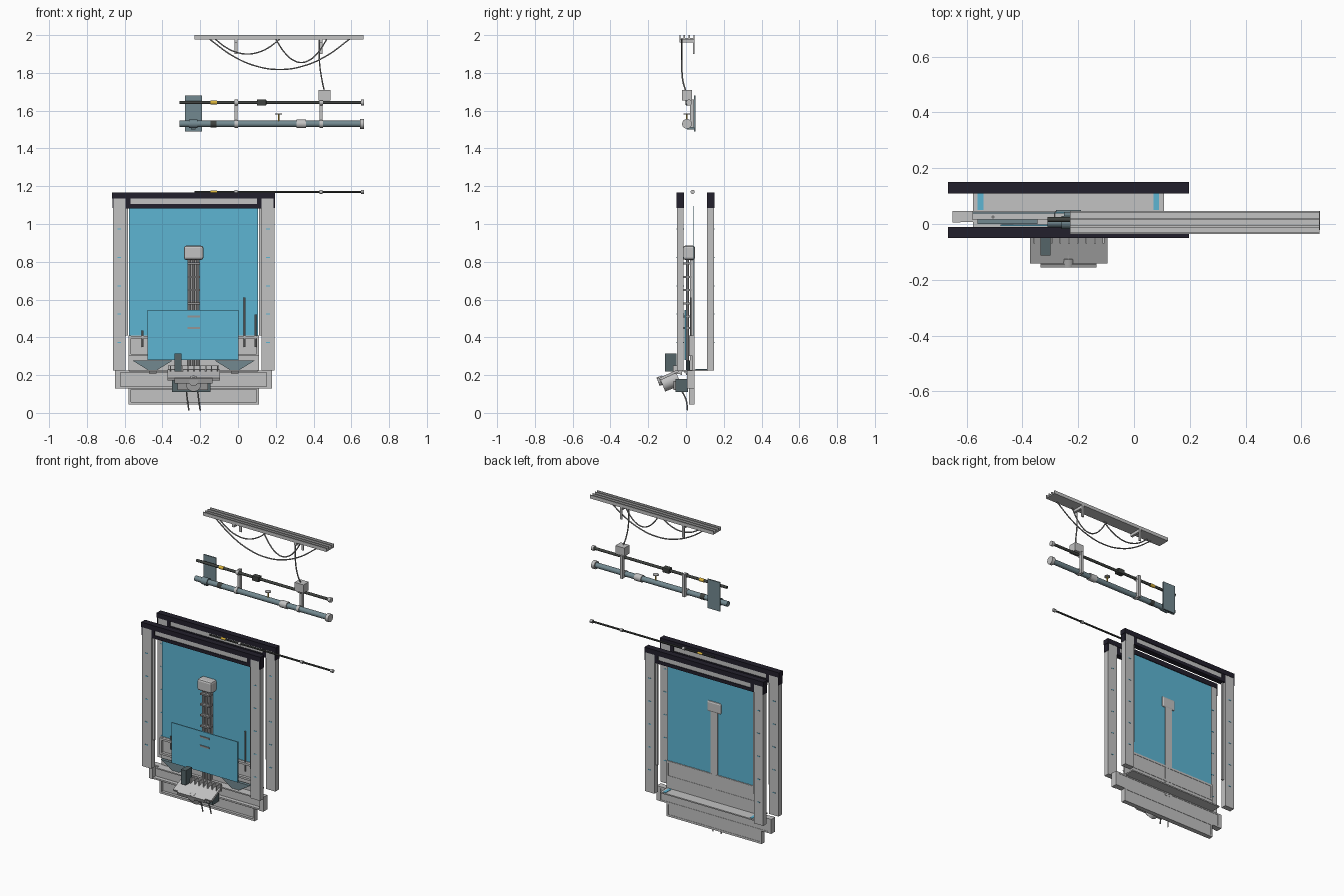
import bpy, math
from mathutils import Vector

if "Cube" in bpy.data.objects:
    bpy.data.objects.remove(bpy.data.objects["Cube"])


def material(name, *rgb):
    m = bpy.data.materials.new(name)
    m.use_nodes = True
    m.diffuse_color = (*rgb, 1)
    m.node_tree.nodes["Principled BSDF"].inputs["Base Color"].default_value = (*rgb, 1)
    return m


GREY = material("light grey", 0.54, 0.54, 0.54)
BLUE = material("sky blue", 0.11, 0.46, 0.65)
DARK = material("dark navy", 0.016, 0.014, 0.025)
STEEL = material("blue grey", 0.17, 0.25, 0.28)
SLATE = material("slate", 0.09, 0.13, 0.14)
ROD = material("dark rod grey", 0.05, 0.055, 0.05)
CABLE = material("cable grey", 0.3, 0.3, 0.3)
YELLOW = material("yellow", 0.7, 0.45, 0.04)
MID = -0.235  # centre line of the frames


def finish(name, mat):
    ob = bpy.context.object
    ob.name = name
    ob.data.materials.append(mat)
    return ob


def box(name, x, y, z, mat, tilt=0, bevel=0):
    """Box from (low, high) pairs along each axis."""
    bpy.ops.mesh.primitive_cube_add(size=1, location=[sum(p) / 2 for p in (x, y, z)])
    ob = finish(name, mat)
    for v in ob.data.vertices:
        v.co = [c * (p[1] - p[0]) for c, p in zip(v.co, (x, y, z))]
    ob.rotation_euler.x = tilt
    if bevel:
        mod = ob.modifiers.new("bevel", "BEVEL")
        mod.width, mod.segments = bevel, 2
    return ob


def rod(name, a, b, r, mat, sides=16):
    a, b = Vector(a), Vector(b)
    bpy.ops.mesh.primitive_cylinder_add(vertices=sides, radius=r, depth=(b - a).length, location=(a + b) / 2)
    ob = finish(name, mat)
    ob.rotation_euler = (b - a).to_track_quat("Z", "Y").to_euler()
    bpy.ops.object.shade_smooth_by_angle()
    return ob


def cable(name, points, r=0.004, mat=CABLE):
    cu = bpy.data.curves.new(name, "CURVE")
    cu.dimensions = "3D"
    cu.bevel_depth, cu.bevel_resolution, cu.resolution_u = r, 1, 8
    sp = cu.splines.new("BEZIER")
    sp.bezier_points.add(len(points) - 1)
    for bp, p in zip(sp.bezier_points, points):
        bp.co = p
        bp.handle_left_type = bp.handle_right_type = "AUTO"
    ob = bpy.data.objects.new(name, cu)
    bpy.context.collection.objects.link(ob)
    cu.materials.append(mat)


def sides(x0, x1):
    """The same x range on both sides of the centre line."""
    return (("left", (MID + x0, MID + x1)), ("right", (MID - x1, MID - x0)))


# Front and back door frames
for label, y0, y1 in (("front", -0.048, -0.012), ("back", 0.112, 0.148)):
    out = (y0 - 0.002, y1 + 0.002)
    for side, x in sides(0.36, 0.428):
        box(f"{label}_{side}_post", x, (y0, y1), (0.225, 1.14), GREY)
        for z in (0.37, 0.52, 0.67, 0.82, 0.97):
            c = sum(x) / 2
            box(f"{label}_{side}_mark", (c - 0.01, c + 0.01), out, (z, z + 0.005), BLUE)
    for side, x in sides(0.347, 0.36):
        box(f"{label}_{side}_jamb", x, (y0 + 0.012, y1 - 0.012), (0.41, 1.09), GREY)
    for side, x in sides(0.424, 0.43):
        box(f"{label}_{side}_end_cap", x, out, (1.085, 1.14), DARK)
    box(f"{label}_top_bar", (MID - 0.432, MID + 0.432), (y0 - 0.002, y1 + 0.002), (1.136, 1.168), DARK)
    box(f"{label}_header", (MID - 0.335, MID + 0.335), (y0 + 0.004, y1 - 0.004), (1.1, 1.14), GREY)
    box(f"{label}_lower_header", (MID - 0.36, MID + 0.36), (y0, y1), (1.083, 1.105), DARK)
    for side, x in sides(0.335, 0.36):
        box(f"{label}_{side}_header_end", x, (y0, y1), (1.1, 1.14), DARK)

# Central glazing and stepped lower panel
box("blue_panel", (MID - 0.342, MID + 0.342), (0.038, 0.041), (0.4, 1.095), BLUE)
box("lower_panel", (MID - 0.345, MID + 0.345), (0.034, 0.044), (0.045, 0.41), GREY)
box("middle_panel", (MID - 0.4, MID + 0.4), (0.034, 0.044), (0.13, 0.225), GREY)
for z in (0.045, 0.125, 0.3, 0.395):
    box("panel_rail", (MID - 0.345, MID + 0.345), (0.016, 0.046), (z, z + 0.013), GREY)
for side, x in sides(0.332, 0.345):
    box(f"{side}_lower_rim", x, (0.016, 0.046), (0.045, 0.13), GREY)
    box(f"{side}_upper_rim", x, (0.016, 0.046), (0.3, 0.41), GREY)
for side, x in sides(0.387, 0.415):
    box(f"{side}_step_rim", x, (0.005, 0.046), (0.13, 0.225), GREY)
for z in (0.13, 0.215):
    box("step_rail", (MID - 0.4, MID + 0.4), (0.008, 0.046), (z, z + 0.01), GREY)
box("rear_shelf", (MID - 0.342, MID + 0.342), (0.044, 0.115), (0.222, 0.23), GREY)
box("front_sill", (MID - 0.342, MID + 0.342), (-0.02, 0.036), (0.218, 0.226), GREY)
for side, x in sides(0.305, 0.325):
    box(f"{side}_shelf_strip", x, (0.05, 0.11), (0.228, 0.233), BLUE)

# Tapered teal brackets behind the screen
for side, x in sides(0.11, 0.325):
    ob = box(f"{side}_screen_bracket", x, (0.0, 0.02), (0.225, 0.278), STEEL)
    for v in ob.data.vertices:
        if v.co.z < 0:
            v.co.x *= 0.2
    rod(f"{side}_bracket_foot", (sum(x) / 2 - 0.02, 0, 0.218), (sum(x) / 2 + 0.02, 0, 0.218), 0.009, GREY, 8)

# Screen and central mast
box("screen", (-0.478, 0.003), (-0.008, -0.001), (0.28, 0.545), BLUE)
box("mast_back", (MID - 0.026, MID + 0.026), (0.022, 0.045), (0.2, 0.83), GREY)
for dx in (-0.024, 0, 0.024):
    rod("mast_tube", (MID + dx, 0.008, 0.2), (MID + dx, 0.008, 0.83), 0.008, GREY, 10)
for z in (0.45, 0.51, 0.58, 0.65, 0.72, 0.79):
    box("mast_clamp", (MID - 0.033, MID + 0.033), (-0.013, 0.03), (z - 0.005, z + 0.005), CABLE)
box("mast_head", (MID - 0.052, MID + 0.052), (-0.016, 0.048), (0.81, 0.885), GREY, bevel=0.012)
for x, top in ((0.035, 0.61), (0.092, 0.52), (-0.505, 0.435)):
    rod("panel_pin", (x, 0.025, 0.35), (x, 0.025, top), 0.005, CABLE, 8)

# Tilted tray with fins, side plates and hub
tilt = math.radians(25)
box("tray", (-0.372, -0.095), (-0.143, -0.037), (0.194, 0.208), GREY, tilt)
box("tray_lip", (-0.335, -0.135), (-0.15, -0.138), (0.158, 0.187), GREY, tilt)
for i in range(9):
    x = -0.36 + i * 0.031
    box("tray_fin", (x, x + 0.006), (-0.07, -0.025), (0.205, 0.25), GREY)
box("tray_back", (-0.37, -0.1), (-0.03, -0.022), (0.2, 0.25), GREY)
box("tray_side_plate", (-0.335, -0.3), (-0.112, -0.05), (0.22, 0.315), SLATE)
box("support_box", (-0.35, -0.145), (-0.055, 0.01), (0.11, 0.18), SLATE)
box("support_face", (-0.32, -0.16), (-0.065, -0.053), (0.12, 0.17), CABLE)
rod("tray_hub", (MID, -0.125, 0.15), (MID, -0.04, 0.185), 0.04, GREY, 20)
rod("hub_cap", (MID, -0.148, 0.165), (MID, -0.12, 0.175), 0.024, GREY, 16)
for x in (-0.26, -0.2):
    cable("hanging_cable", [(x - 0.015, -0.03, 0.13), (x - 0.008, 0.0, 0.07), (x, 0.008, 0.013)])

# Overhead cable tray
box("overhead_tray", (-0.23, 0.665), (-0.035, 0.046), (1.978, 1.986), GREY)
for y in (-0.035, -0.012, 0.014, 0.039):
    box("tray_ridge", (-0.23, 0.665), (y, y + 0.007), (1.982, 2.0), GREY)
for x in (-0.01, 0.44):
    box("tray_cross_bar", (x - 0.008, x + 0.008), (-0.035, 0.046), (1.96, 1.98), GREY)
    box("tray_hanger", (x - 0.008, x + 0.008), (0.038, 0.046), (1.9, 1.98), GREY)

# Looping cables
CY = -0.022
for x0, x1, low in ((-0.15, 0.59, 1.818), (-0.12, 0.22, 1.9), (0.2, 0.47, 1.855)):
    span = x1 - x0
    pts = [(x0 + span * t / 6, CY, 1.978 - (1.978 - low) * (1 - (t / 3 - 1) ** 2)) for t in range(7)]
    cable("looping_cable", pts)
cable("drop_cable", [(0.43, CY, 1.975), (0.432, CY, 1.85), (0.445, CY + 0.005, 1.76), (0.458, 0, 1.7)])
box("junction_box", (0.425, 0.49), (-0.022, 0.032), (1.655, 1.71), GREY)

# Upper dark rod
Y1, Z1 = 0.016, 1.643
rod("upper_rod", (-0.31, Y1, Z1), (0.66, Y1, Z1), 0.009, ROD)
rod("upper_rod_cap", (0.65, Y1, Z1), (0.667, Y1, Z1), 0.016, GREY)
rod("upper_rod_band", (-0.145, Y1, Z1), (-0.112, Y1, Z1), 0.011, YELLOW)
box("upper_rod_clamp", (0.1, 0.15), (Y1 - 0.018, Y1 + 0.018), (Z1 - 0.016, Z1 + 0.016), ROD, bevel=0.004)

# Lower blue grey pipe
Y2, Z2 = 0.005, 1.53
rod("lower_pipe", (-0.31, Y2, Z2), (0.655, Y2, Z2), 0.017, STEEL)
rod("pipe_flange", (0.645, Y2, Z2), (0.667, Y2, Z2), 0.026, GREY)
rod("pipe_band", (-0.145, Y2, Z2), (-0.115, Y2, Z2), 0.0185, ROD)
rod("pipe_collar", (0.31, Y2, Z2), (0.36, Y2, Z2), 0.023, GREY)
rod("valve_stem", (0.215, Y2, Z2), (0.215, Y2, 1.585), 0.004, YELLOW, 8)
rod("valve_handle", (0.215, Y2, 1.58), (0.215, Y2, 1.586), 0.018, GREY)
for x in (-0.01, 0.44):
    box("pipe_bracket", (x - 0.008, x + 0.008), (0.022, 0.042), (1.51, 1.66), GREY)
    for y, z, r in ((Y1, Z1, 0.015), (Y2, Z2, 0.021)):
        rod("pipe_clip", (x - 0.009, y, z), (x + 0.009, y, z), r, GREY)
box("mounting_plate", (-0.28, -0.19), (0.042, 0.05), (1.49, 1.68), STEEL)
rod("pipe_wall_collar", (-0.26, Y2, Z2), (-0.215, Y2, Z2), 0.023, STEEL)
box("wall_collar_arm", (-0.25, -0.225), (Y2, 0.045), (Z2 - 0.03, Z2 - 0.01), STEEL)

# Thin rod above the frames
Y3, Z3 = 0.035, 1.17
rod("thin_rod", (-0.23, Y3, Z3), (0.66, Y3, Z3), 0.006, ROD, 12)
rod("thin_rod_cap", (0.65, Y3, Z3), (0.667, Y3, Z3), 0.011, GREY, 12)
rod("thin_rod_band", (-0.145, Y3, Z3), (-0.112, Y3, Z3), 0.0075, YELLOW, 12)
for x in (-0.01, 0.44):
    rod("thin_rod_clip", (x - 0.008, Y3, Z3), (x + 0.008, Y3, Z3), 0.01, GREY, 12)
